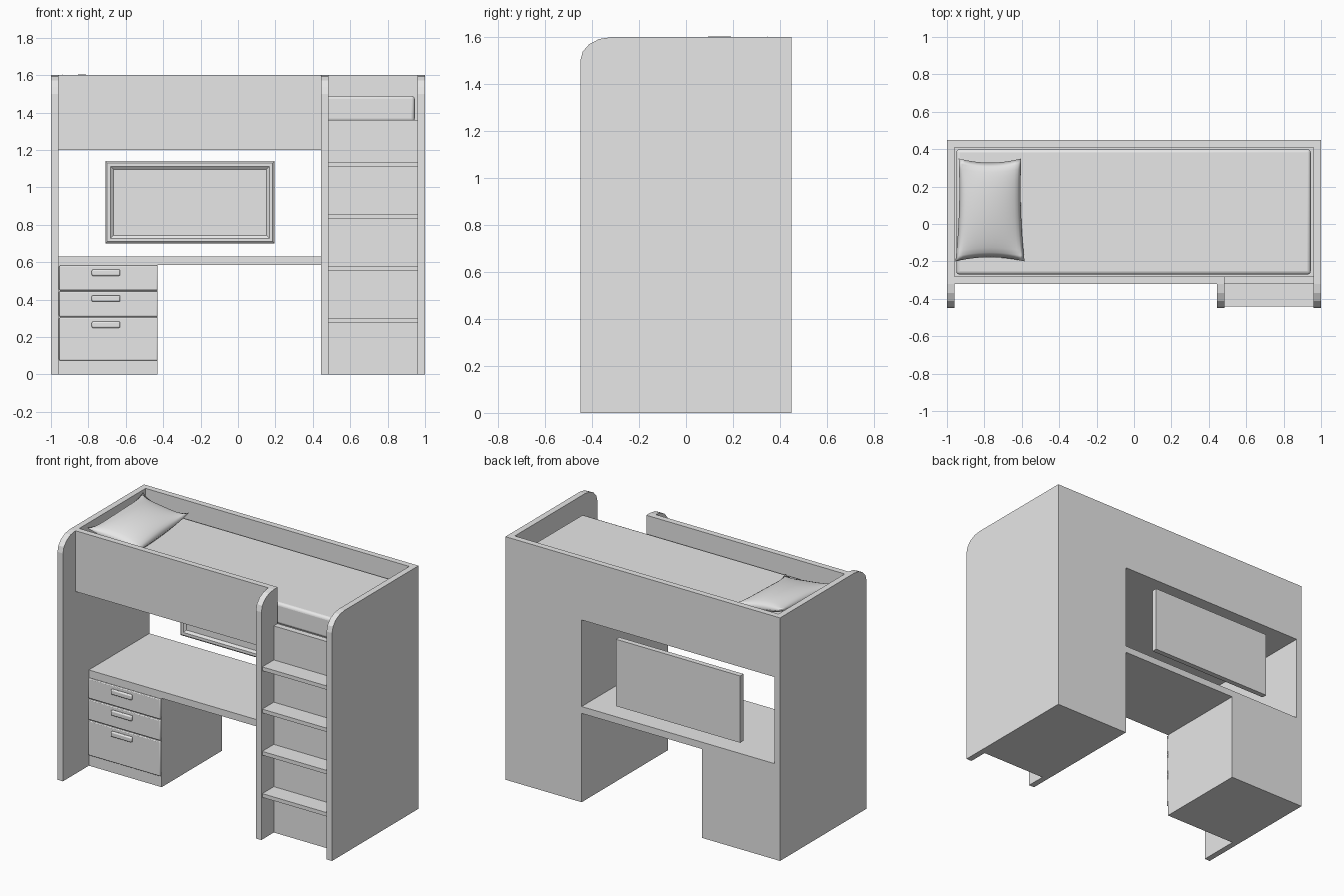
import bpy, bmesh, math
from mathutils import Vector

cube = bpy.data.objects.get("Cube")
if cube:
    bpy.data.objects.remove(cube, do_unlink=True)

GREY = (0.8, 0.8, 0.8, 1.0)
mat = bpy.data.materials.new("plain grey")
mat.use_nodes = True
mat.diffuse_color = GREY
mat.node_tree.nodes["Principled BSDF"].inputs["Base Color"].default_value = GREY


def finish(name, bm, bevel=0.0, segments=2, smooth=False):
    bmesh.ops.recalc_face_normals(bm, faces=bm.faces[:])
    me = bpy.data.meshes.new(name)
    bm.to_mesh(me)
    bm.free()
    me.materials.append(mat)
    ob = bpy.data.objects.new(name, me)
    bpy.context.collection.objects.link(ob)
    if bevel:
        mod = ob.modifiers.new("rounded edges", 'BEVEL')
        mod.width, mod.segments = bevel, segments
    if smooth:
        bpy.ops.object.select_all(action='DESELECT')
        ob.select_set(True)
        bpy.context.view_layer.objects.active = ob
        bpy.ops.object.shade_smooth_by_angle(angle=math.radians(50))
    return ob


def prism(name, points, axis, start, end, **kw):
    """Extrude a flat outline along one axis."""
    def place(p, d):
        c = list(p)
        c.insert("xyz".index(axis), d)
        return Vector(c)
    bm = bmesh.new()
    face = bm.faces.new([bm.verts.new(place(p, start)) for p in points])
    ext = bmesh.ops.extrude_face_region(bm, geom=[face])
    moved = [g for g in ext["geom"] if isinstance(g, bmesh.types.BMVert)]
    bmesh.ops.translate(bm, verts=moved, vec=place((0, 0), end - start))
    return finish(name, bm, **kw)


def box(name, x, y, z, **kw):
    outline = [(x[0], y[0]), (x[1], y[0]), (x[1], y[1]), (x[0], y[1])]
    return prism(name, outline, "z", z[0], z[1], **kw)


# Main dimensions
TOP, DECK, UNDER, DESK = 1.6, 1.36, 1.2, 0.63
FRONT, BACK, RAIL, DESK_FRONT = -0.45, 0.45, -0.32, -0.18
INNER, POST, POST_IN, CAB = 0.96, 0.445, 0.485, -0.43

# Upright panels with a rounded top front corner
arc = [(-0.32 - 0.13 * math.cos(math.radians(a)), 1.5 + 0.1 * math.sin(math.radians(a)))
       for a in (0, 22.5, 45, 67.5, 90)]
side = [(FRONT, 0)] + arc + [(BACK, TOP), (BACK, 0)]
prism("left_side_panel", side, "x", INNER, 1)
prism("right_side_panel", side, "x", -1, -INNER)
post = [(FRONT, 0)] + arc + [(-0.28, TOP), (-0.28, UNDER), (BACK, UNDER), (BACK, 0)]
prism("ladder_post", post, "x", POST, POST_IN)

# Bed box
box("bed_deck", (-INNER, INNER), (-0.28, 0.41), (UNDER, 1.35))
box("front_rail", (-INNER, POST), (RAIL, -0.28), (UNDER, TOP))
box("back_rail", (-INNER, INNER), (0.41, BACK), (UNDER, TOP))
box("mattress", (-0.95, 0.945), (-0.27, 0.40), (1.35, 1.49),
    bevel=0.018, segments=3, smooth=True)

# Closed cupboard behind the ladder, with its sill under the mattress
box("cupboard", (POST_IN, INNER), (RAIL, BACK), (0, UNDER))
box("mattress_sill", (POST_IN, INNER), (RAIL, -0.28), (UNDER, DECK))
for i in range(4):
    z = 0.277 + 0.278 * i
    box(f"ladder_step_{i + 1}", (POST_IN, INNER), (-0.44, RAIL), (z, z + 0.025))

# Desk top and drawer cabinet
box("desk_top", (-INNER, POST), (DESK_FRONT, BACK), (0.585, DESK))
box("drawer_cabinet", (-INNER, CAB), (DESK_FRONT, BACK), (0, 0.585))
for i, (low, high) in enumerate([(0.45, 0.582), (0.31, 0.444), (0.075, 0.304)]):
    box(f"drawer_front_{i + 1}", (-0.956, CAB), (DESK_FRONT - 0.014, DESK_FRONT),
        (low, high), bevel=0.005, smooth=True)
    box(f"drawer_handle_{i + 1}", (-0.782, -0.63), (DESK_FRONT - 0.03, DESK_FRONT - 0.01),
        (high - 0.055, high - 0.021), bevel=0.007, smooth=True)

# Framed board in the back opening
bm = bmesh.new()
bmesh.ops.create_cube(bm, size=1)
for v in bm.verts:
    v.co = Vector((-0.257 + v.co.x * 0.905, 0.4325 + v.co.y * 0.035, 0.92 + v.co.z * 0.44))
bm.normal_update()
board = [f for f in bm.faces if f.normal.y < -0.9]
for width, depth in ((0.01, 0.01), (0.018, 0.0), (0.015, -0.012)):
    bmesh.ops.inset_region(bm, faces=board, thickness=width, depth=depth, use_even_offset=True)
finish("framed_board", bm)

# Pillow: two bulged sheets meeting at a pinched seam, tilted towards the head end
bm = bmesh.new()
for sign in (1, -1):
    made = bmesh.ops.create_grid(bm, x_segments=20, y_segments=20, size=1)
    for vert in made["verts"]:
        u, v = vert.co.x, vert.co.y
        bulge = 0.055 * math.sqrt(max(0, (1 - u * u) * (1 - v * v)))
        x = -0.77 + 0.176 * u * (1 - 0.05 * v) * (1 - 0.06 * (1 - v * v))
        y = 0.075 + 0.275 * v * (1 - 0.08 * (1 - u * u))
        z = 1.542 - 0.022 * u + 0.014 * v + 0.025 * (u * v) ** 4
        vert.co = (x, y, z + sign * bulge)
bmesh.ops.remove_doubles(bm, verts=bm.verts[:], dist=0.0005)
pillow = finish("pillow", bm)
for poly in pillow.data.polygons:
    poly.use_smooth = True
